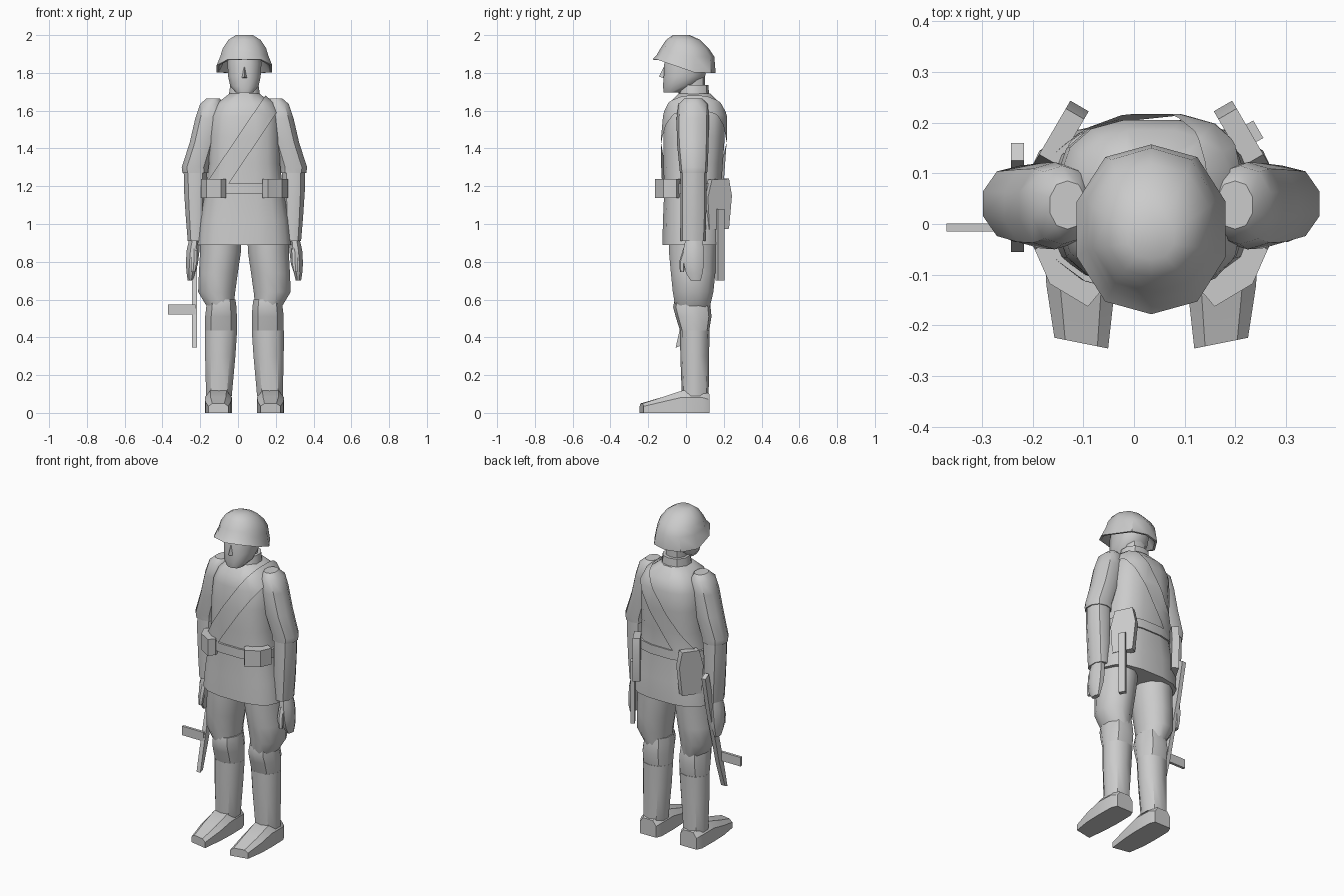
import bpy, bmesh, math
from mathutils import Vector

CX = 0.034   # body centre line
grey = bpy.data.materials.new("plain grey")
grey.diffuse_color = (0.6, 0.6, 0.6, 1)


def finish(name, bm, angle=40):
    bmesh.ops.recalc_face_normals(bm, faces=bm.faces)
    me = bpy.data.meshes.new(name)
    bm.to_mesh(me)
    bm.free()
    me.materials.append(grey)
    ob = bpy.data.objects.new(name, me)
    bpy.context.collection.objects.link(ob)
    bpy.ops.object.select_all(action='DESELECT')
    ob.select_set(True)
    bpy.context.view_layer.objects.active = ob
    bpy.ops.object.shade_smooth_by_angle(angle=math.radians(angle))
    return ob


def skin(rings):
    """Bridge rings of points and cap both ends."""
    bm = bmesh.new()
    vs = [[bm.verts.new(p) for p in r] for r in rings]
    n = len(vs[0])
    for a, b in zip(vs, vs[1:]):
        for i in range(n):
            j = (i + 1) % n
            bm.faces.new((a[i], a[j], b[j], b[i]))
    bm.faces.new(vs[0][::-1])
    bm.faces.new(vs[-1])
    bmesh.ops.recalc_face_normals(bm, faces=bm.faces)
    return bm


def ring(x, y0, y1, z, rx, n, p=2.0):
    """Rounded section: centre x, front y0, back y1, half width rx."""
    pts = []
    for i in range(n):
        t = 2 * math.pi * (i + 0.5) / n
        c, s = math.cos(t), math.sin(t)
        k = 1 / math.cos(math.pi / n)
        ux = max(-1, min(1, k * math.copysign(abs(c) ** (2 / p), c)))
        uy = max(-1, min(1, k * math.copysign(abs(s) ** (2 / p), s)))
        pts.append((x + rx * ux, (y0 + y1) / 2 + (y1 - y0) / 2 * uy, z))
    return pts


def loft(secs, n=10, side=1, p=2.0):
    """Sections are (offset from centre line, half width, front, back, z)."""
    return skin([ring(CX + side * o, a, b, z, r, n, p) for o, r, a, b, z in secs])


def prism(outline, frame, h):
    """Extrude a 2D outline by h, frame maps (u, v, w) to a point."""
    return skin([[frame(u, v, w) for u, v in outline] for w in (-h / 2, h / 2)])


# Tunic
tunic = [(0, .248, -.125, .20, .89), (0, .235, -.122, .20, 1.02),
         (0, .205, -.115, .185, 1.18), (0, .188, -.12, .195, 1.32),
         (0, .188, -.12, .205, 1.46), (0, .18, -.11, .205, 1.57),
         (0, .15, -.095, .185, 1.635), (0, .08, -.04, .13, 1.69)]
finish("tunic", loft(tunic, 16, p=2.7))

# Shoulder strap: a swollen slice of the tunic between two planes
bm = loft(tunic, 16, p=2.7)
bm.normal_update()
for v, nrm in [(v, v.normal.copy()) for v in bm.verts]:
    v.co += nrm * 0.012
nrm = Vector((.83, 0, -.56))
mid = Vector((.185, 0, 1.65))
for s in (1, -1):
    bmesh.ops.bisect_plane(bm, geom=bm.verts[:] + bm.edges[:] + bm.faces[:],
                           plane_co=mid + nrm * s * .05, plane_no=nrm * s, clear_outer=True)
bmesh.ops.bisect_plane(bm, geom=bm.verts[:] + bm.edges[:] + bm.faces[:],
                       plane_co=(0, 0, 1.17), plane_no=(0, 0, -1), clear_outer=True)
finish("shoulder_strap", bm)

# Belt
finish("belt", loft([(0, .215, -.128, .195, 1.16), (0, .214, -.128, .195, 1.215)], 16, p=2.7))

# Collar, neck and head
finish("collar", loft([(0, .085, -.045, .125, 1.665), (0, .075, -.03, .118, 1.735)], 10))
finish("neck", loft([(0, .06, -.03, .10, 1.66), (0, .06, -.03, .10, 1.8)], 10))
finish("head", loft([(0, .045, -.118, -.02, 1.695), (0, .075, -.122, .04, 1.73),
                     (0, .086, -.118, .10, 1.78), (0, .09, -.115, .12, 1.85),
                     (0, .085, -.10, .11, 1.9)], 12, p=2.3))
finish("nose", skin([[(CX - .018, -.11, 1.77), (CX + .018, -.11, 1.77), (CX, -.143, 1.78)],
                     [(CX - .008, -.105, 1.83), (CX + .008, -.105, 1.83), (CX, -.118, 1.83)]]))

# Helmet: the rim rises towards the front
rings = []
for r, a, b, z, lift in [(.045, -.07, .02, 2.0, 0), (.085, -.105, .075, 1.975, 0),
                         (.115, -.135, .12, 1.93, 0), (.127, -.155, .15, 1.885, .15),
                         (.147, -.178, .157, 1.80, 1), (.135, -.165, .145, 1.80, 1),
                         (.10, -.12, .11, 1.87, .2)]:
    rings.append([(x, y, q + lift * .07 * min(1, max(0, (.05 - y) / .2)))
                  for x, y, q in ring(CX, a, b, z, r, 10)])
finish("helmet", skin(rings))

for s, tag in ((1, "left"), (-1, "right")):
    # Sleeve, forearm, hand and thumb
    finish(tag + "_upper_arm", loft([(.165, .035, -.01, .085, 1.665), (.175, .06, -.04, .115, 1.635),
                                     (.19, .07, -.05, .122, 1.56), (.22, .07, -.048, .12, 1.43),
                                     (.26, .072, -.035, .115, 1.30), (.258, .07, -.032, .112, 1.27)], 10, s))
    finish(tag + "_forearm", loft([(.26, .062, -.027, .107, 1.32), (.26, .06, -.03, .108, 1.18),
                                   (.258, .052, -.03, .107, 1.03), (.257, .043, -.028, .102, .91)], 10, s))
    finish(tag + "_hand", loft([(.262, .028, .0, .085, .93), (.272, .034, -.015, .095, .86),
                                (.278, .032, -.012, .095, .79), (.284, .022, .0, .088, .74),
                                (.286, .014, .025, .078, .70)], 8, s))
    finish(tag + "_thumb", loft([(.266, .016, -.015, .02, .87), (.268, .016, -.036, -.005, .80),
                                 (.272, .010, -.032, -.01, .745)], 6, s))

    # Breeches, knee and boot
    finish(tag + "_breeches", loft([(.125, .11, -.09, .165, .95), (.127, .108, -.09, .16, .85),
                                    (.138, .103, -.08, .155, .74), (.147, .098, -.07, .145, .64),
                                    (.126, .068, -.055, .125, .555)], 12, s))
    finish(tag + "_knee", loft([(.122, .074, -.06, .125, .60), (.122, .08, -.068, .13, .56),
                                (.124, .084, -.055, .135, .51), (.124, .084, -.03, .122, .43)], 10, s))
    finish(tag + "_boot_shaft", loft([(.124, .085, -.032, .125, .435), (.128, .08, -.03, .122, .3),
                                      (.135, .068, -.022, .12, .09)], 10, s))
    foot = []
    for y, o, w, h in [(.125, .137, .055, .10), (.09, .138, .07, .115), (-.02, .138, .072, .118),
                       (-.12, .139, .068, .085), (-.235, .138, .053, .05)]:
        sh = .1 if y < -.2 else 0
        prof = [(-w, 0), (w, 0), (w, h * .7), (w * .6, h), (-w * .6, h), (-w, h * .7)]
        foot.append([(CX + s * (o + u), y + u * 2 * sh, z) for u, z in prof])
    finish(tag + "_boot_foot", skin(foot), 30)

    # Belt pouch wrapped around the front corner
    finish(tag + "_pouch", prism([(.23, -.05), (.2, -.118), (.125, -.163), (.097, -.13),
                                  (.10, -.07), (.19, -.03)],
                                 lambda u, v, w: (CX + s * u, v, 1.187 + w), .10), 25)

    # Flat pack hung behind each hip
    def hip(u, v, w):
        return (CX + s * (.178 + u * -.5 + w * .86), .17 + u * .86 + w * .5, v)
    name = "shovel_cover" if s > 0 else "field_pack"
    finish(name, prism([(-.05, 1.235), (.055, 1.24), (.073, 1.15), (.055, .975),
                        (-.065, .97), (-.075, 1.14)], hip, .042), 25)
    if s > 0:
        finish("shovel_handle", prism([(-.022, .70), (.018, .70), (.018, 1.08), (-.022, 1.08)],
                                      lambda u, v, w: hip(u, v, w + .025), .025), 25)

# Slim gun hanging from the right hand, muzzle down
finish("gun_body", prism([(-.055, .345), (-.03, .355), (.025, .52), (.06, .66), (.115, .86),
                          (.16, 1.08), (.125, 1.10), (.08, .90), (.025, .68), (-.02, .50)],
                         lambda u, v, w: (-.23 + w, u, v), .026), 25)
finish("gun_magazine", prism([(-.37, .52), (-.225, .52), (-.225, .575), (-.37, .575)],
                             lambda u, v, w: (u, -.007 + w, v), .016), 25)
